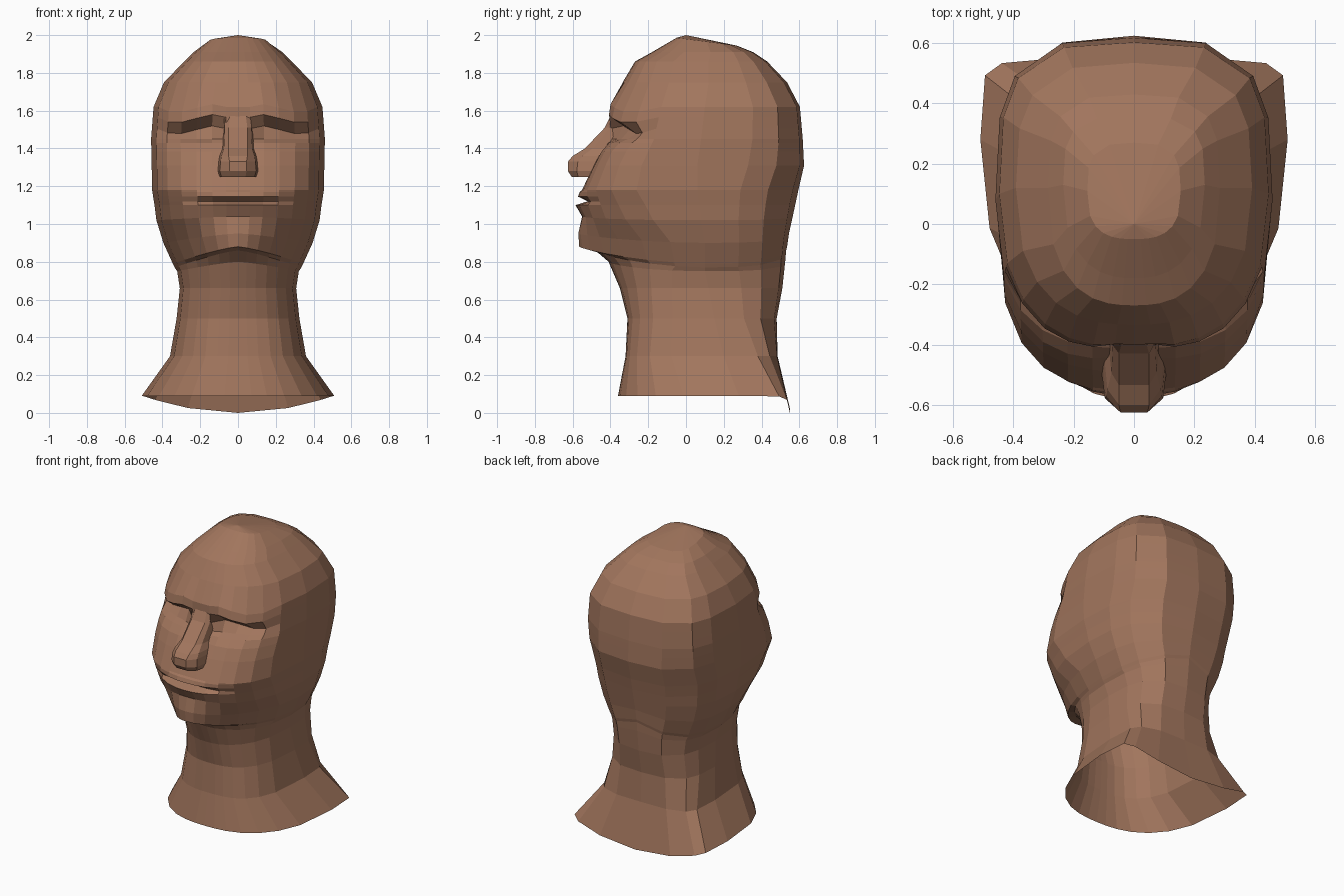
import bpy, bmesh

skin = bpy.data.materials.new("brown_skin")
skin.diffuse_color = (0.36, 0.18, 0.11, 1)


def finish(name, bm):
    bmesh.ops.remove_doubles(bm, verts=bm.verts, dist=0.0005)
    bmesh.ops.recalc_face_normals(bm, faces=bm.faces)
    me = bpy.data.meshes.new(name)
    bm.to_mesh(me)
    bm.free()
    me.materials.append(skin)
    ob = bpy.data.objects.new(name, me)
    bpy.context.collection.objects.link(ob)
    return ob


def loft(bm, rows, closed):
    loops = [[bm.verts.new(p) for p in r] for r in rows]
    n = len(loops[0])
    for a, b in zip(loops, loops[1:]):
        for i in range(n if closed else n - 1):
            j = (i + 1) % n
            bm.faces.new((a[i], a[j], b[j], b[i]))
    return loops


# Head and neck sections: z, front y, back y, half width, y of widest point,
# front roundness, back roundness
KEYS = [
    (0.09, -0.36, 0.55, 0.51, 0.28, 2.5, 7.0),
    (0.30, -0.32, 0.485, 0.36, 0.20, 2.9, 4.5),
    (0.50, -0.31, 0.48, 0.325, 0.15, 2.6, 3.2),
    (0.66, -0.35, 0.51, 0.308, 0.12, 2.3, 3.0),
    (0.80, -0.41, 0.525, 0.322, 0.10, 2.0, 2.9),
    (0.86, -0.48, 0.53, 0.335, 0.10, 1.75, 2.8),
    (0.88, -0.565, 0.535, 0.345, 0.10, 1.65, 2.8),
    (0.95, -0.57, 0.545, 0.395, 0.10, 1.75, 2.8),
    (1.04, -0.55, 0.565, 0.432, 0.08, 2.25, 2.8),
    (1.18, -0.55, 0.595, 0.455, 0.06, 2.85, 2.9),
    (1.31, -0.49, 0.625, 0.457, 0.06, 2.9, 3.2),
    (1.45, -0.40, 0.618, 0.46, 0.08, 2.8, 3.4),
    (1.62, -0.40, 0.603, 0.447, 0.10, 2.5, 3.4),
    (1.75, -0.335, 0.535, 0.392, 0.12, 2.5, 3.2),
    (1.86, -0.27, 0.43, 0.285, 0.12, 2.6, 3.4),
    (1.91, -0.18, 0.355, 0.235, 0.13, 2.5, 3.6),
    (1.965, -0.05, 0.27, 0.155, 0.11, 2.8, 3.2),
]
# Depth offsets of the lip and eye rows, and sag of the jaw rows to the sides
LIPS = {1.17: -0.012, 1.145: -0.022, 1.12: 0.03, 1.10: -0.035}
EYES = {1.385: -0.012, 1.43: 0.0, 1.45: 0.035, 1.505: 0.075, 1.565: -0.02, 1.62: -0.012}
JAW = {0.80: 0.05, 0.86: 0.09, 0.88: 0.09, 0.95: 0.05, 1.04: 0.02}
FRONT = (0, 0.14, 0.3, 0.48, 0.66, 0.82, 0.94, 1)
BACK = (0.97, 0.86, 0.52, 0)


def section(z):
    for a, b in zip(KEYS, KEYS[1:]):
        if a[0] <= z <= b[0]:
            t = (z - a[0]) / (b[0] - a[0])
            return [p + (q - p) * t for p, q in zip(a, b)]


def ring(z):
    _, yf, yb, hw, yc, nf, nb = section(z)
    half = []
    for u in FRONT:
        x, zz = u * hw, z - JAW.get(z, 0) * u ** 1.3
        y = yc - (yc - yf) * (1 - u ** nf) ** (1 / nf)
        if z in LIPS:
            y += LIPS[z] * max(0, 1 - (x / 0.25) ** 2)
        if z in EYES:
            w = max(0, 1 - (abs(x - 0.235) / 0.17) ** 3)
            y += EYES[z] * w
            if z > 1.48:                      # brow falls towards the temple
                zz -= 0.28 * (x - 0.2) * w
        half.append((x, y, zz))
    for u in BACK:
        y = yc + (yb - yc) * (1 - u ** nb) ** (1 / nb)
        zz = z - JAW.get(z, 0) * u
        if z == KEYS[0][0]:                   # nape dips to the ground
            zz = 0.09 * min(1, u * u + 0.03 * u)
        half.append((u * hw, y, zz))
    if z == KEYS[-1][0]:                      # crown slopes backwards
        half = [(x, y, zz - 0.13 * (y - 0.11)) for x, y, zz in half]
    return half + [(-x, y, zz) for x, y, zz in half[-2:0:-1]]


bm = bmesh.new()
levels = sorted({k[0] for k in KEYS if k[0] != 1.45} | set(LIPS) | set(EYES))
loops = loft(bm, [ring(z) for z in levels], True)
crown = bm.verts.new((0, 0.0, 2.0))
top = loops[-1]
for i in range(len(top)):
    bm.faces.new((top[i], top[(i + 1) % len(top)], crown))
finish("head_and_neck", bm)

# Nose: z, ridge y, ridge half width, base half width, base y
NOSE = [
    (1.58, -0.395, 0.04, 0.085, -0.36),
    (1.51, -0.43, 0.05, 0.08, -0.34),
    (1.40, -0.535, 0.05, 0.085, -0.40),
    (1.36, -0.60, 0.05, 0.10, -0.43),
    (1.33, -0.625, 0.045, 0.105, -0.45),
    (1.28, -0.625, 0.045, 0.11, -0.47),
    (1.25, -0.605, 0.04, 0.10, -0.49),
]
bm = bmesh.new()
rows = []
for z, yr, wr, wb, yb in NOSE:
    half = [(wb, yb, z), (wb * 0.88, yb + (yr - yb) * 0.7, z), (wr, yr, z)]
    rows.append(half + [(-x, y, zz) for x, y, zz in reversed(half)])
loops = loft(bm, rows, False)
bm.faces.new(loops[-1])
bm.faces.new(loops[0])
finish("nose", bm)
